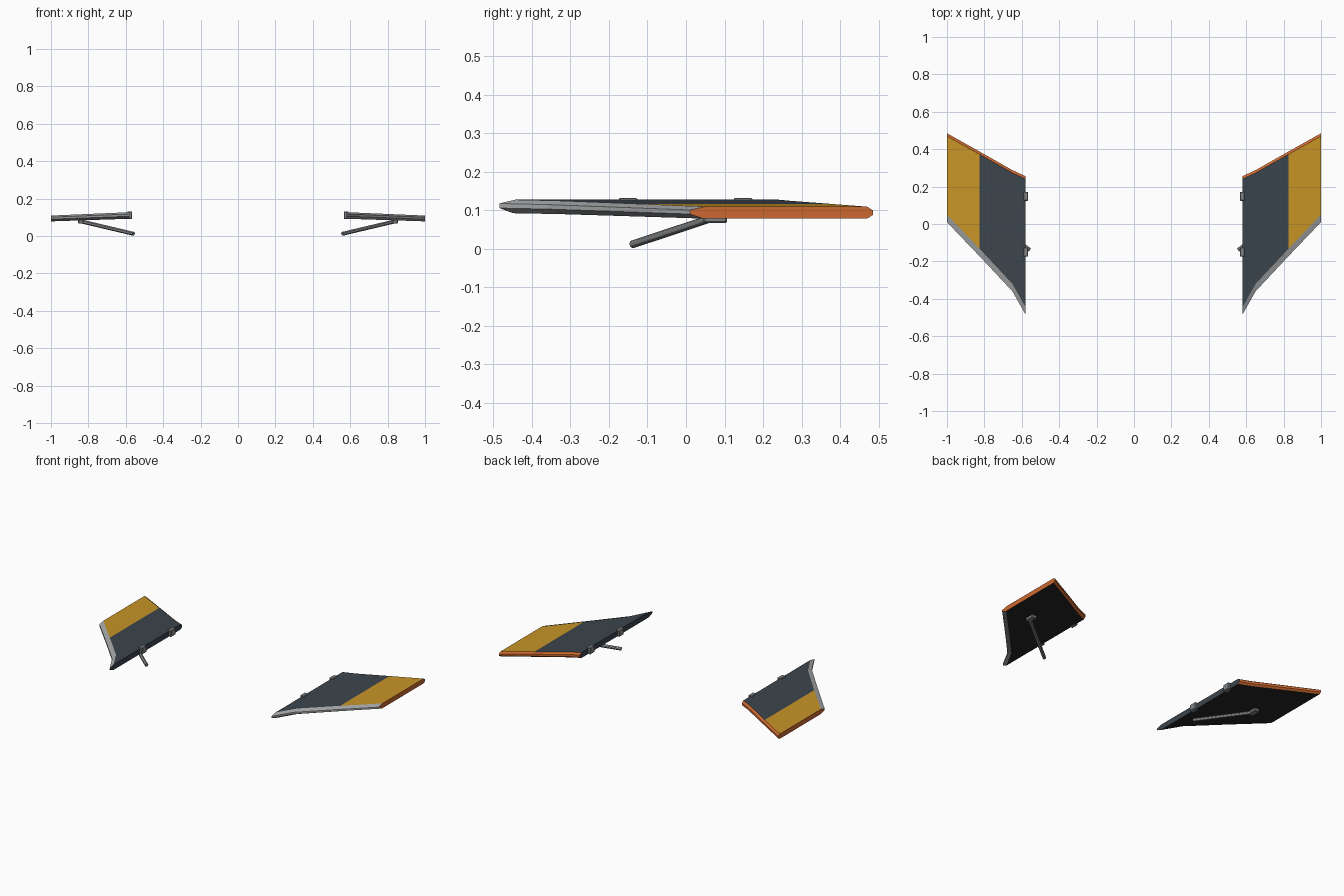
import bpy, bmesh
from mathutils import Vector, Matrix

if "Cube" in bpy.data.objects:
    bpy.data.objects.remove(bpy.data.objects["Cube"])


def material(name, rgb):
    m = bpy.data.materials.new(name)
    m.diffuse_color = (*rgb, 1)
    m.use_nodes = True
    m.node_tree.nodes["Principled BSDF"].inputs["Base Color"].default_value = m.diffuse_color
    return m


DARK = material("slate", (0.045, 0.06, 0.075))
YELLOW = material("yellow", (0.58, 0.30, 0.02))
ORANGE = material("orange", (0.60, 0.14, 0.03))
GREY = material("light_grey", (0.38, 0.39, 0.40))
BLACK = material("black", (0.018, 0.019, 0.021))
STEEL = material("steel", (0.22, 0.23, 0.24))


def finish(name, bm, mats):
    # every part is mirrored to the other side across x = 0
    bmesh.ops.recalc_face_normals(bm, faces=bm.faces[:])
    me = bpy.data.meshes.new(name)
    bm.to_mesh(me)
    bm.free()
    for m in mats:
        me.materials.append(m)
    ob = bpy.data.objects.new(name, me)
    bpy.context.collection.objects.link(ob)
    ob.modifiers.new("mirror", "MIRROR").use_axis[0] = True
    return ob


def section(x, front, back):
    # eight-sided cross-section, clockwise from the nose
    t = (x - 0.58) / 0.42
    top, bot = 0.127 - 0.018 * t, 0.092 - 0.014 * t
    h = top - bot
    return [(x, front, bot + 0.38 * h), (x, front, bot + 0.72 * h),
            (x, front + 0.04, top), (x, back - 0.015, top),
            (x, back, top - 0.3 * h), (x, back, bot + 0.3 * h),
            (x, back - 0.015, bot), (x, front + 0.035, bot)]


# wing panel: lofted from root to tip
bm = bmesh.new()
stations = [(0.58, -0.484, 0.256), (0.65, -0.36, 0.288),
            (0.825, -0.173, 0.387), (1.0, 0.01, 0.485)]
rings = [[bm.verts.new(p) for p in section(*s)] for s in stations]
for i in range(3):
    side = [3, 3, 1 if i == 2 else 0, 2, 2, 2, 4, 3]
    for k in range(8):
        n = (k + 1) % 8
        f = bm.faces.new((rings[i][k], rings[i][n], rings[i + 1][n], rings[i + 1][k]))
        f.material_index = side[k]
bm.faces.new(rings[0]).material_index = 0
bm.faces.new(rings[3]).material_index = 2
finish("wing_panel", bm, [DARK, YELLOW, ORANGE, GREY, BLACK])


def box(name, center, size, bevel):
    bm = bmesh.new()
    bmesh.ops.create_cube(bm, size=1, matrix=Matrix.Translation(center) @ Matrix.Diagonal((*size, 1)))
    bmesh.ops.bevel(bm, geom=bm.edges[:], offset=bevel, segments=1, affect="EDGES")
    finish(name, bm, [STEEL])


# hinge lugs on the root edge
for label, y in (("front", -0.15), ("rear", 0.148)):
    box(label + "_hinge_lug", (0.579, y, 0.111), (0.026, 0.048, 0.042), 0.003)

# strut bracket under the panel
box("strut_bracket", (0.838, 0.076, 0.077), (0.034, 0.062, 0.022), 0.004)

# diagonal support strut
a, b = Vector((0.558, -0.138, 0.0115)), Vector((0.835, 0.06, 0.077))
bm = bmesh.new()
rot = (b - a).to_track_quat("Z", "Y").to_matrix().to_4x4()
bmesh.ops.create_cone(bm, cap_ends=True, segments=12, radius1=0.0105, radius2=0.0105,
                      depth=(b - a).length, matrix=Matrix.Translation((a + b) / 2) @ rot)
strut = finish("support_strut", bm, [STEEL])
bpy.context.view_layer.objects.active = strut
strut.select_set(True)
bpy.ops.object.shade_smooth_by_angle()
